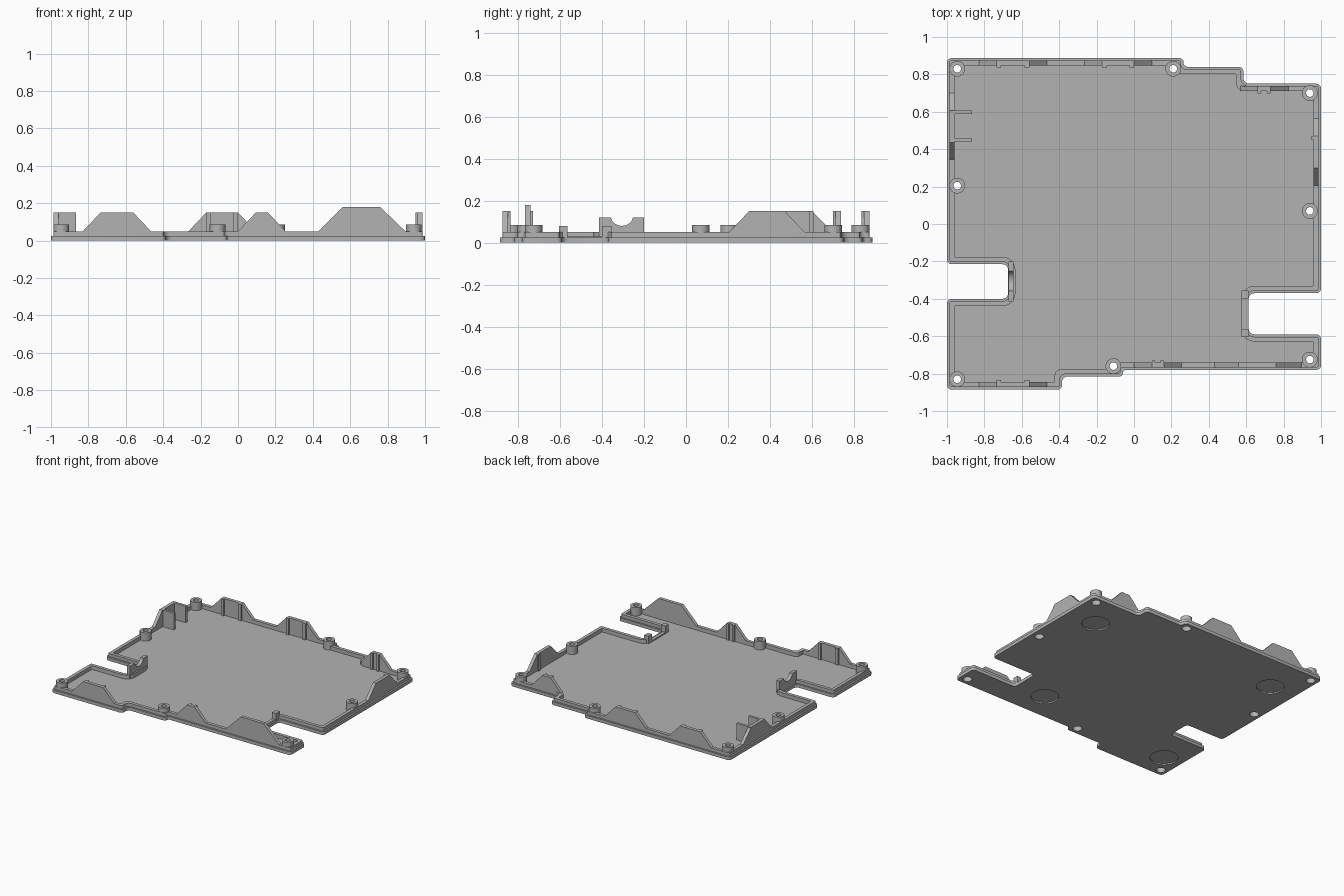
import bpy, bmesh, math
from mathutils import Vector

old = bpy.data.objects.get("Cube")
if old:
    bpy.data.objects.remove(old, do_unlink=True)

GREY = (0.45, 0.45, 0.45, 1)
plastic = bpy.data.materials.new("grey plastic")
plastic.use_nodes = True
plastic.diffuse_color = GREY
plastic.node_tree.nodes["Principled BSDF"].inputs["Base Color"].default_value = GREY

FLOOR, SHELF, LIP = 0.02, 0.025, 0.05   # heights
LIP_OUT, LIP_IN = 0.013, 0.039          # lip distances from the outline
BOSS_TOP, TAB_TOP = 0.085, 0.15


def finish(name, bm):
    bmesh.ops.recalc_face_normals(bm, faces=bm.faces[:])
    mesh = bpy.data.meshes.new(name)
    bm.to_mesh(mesh)
    bm.free()
    mesh.materials.append(plastic)
    obj = bpy.data.objects.new(name, mesh)
    bpy.context.collection.objects.link(obj)
    return obj


def loft(name, loops):
    """Skin a stack of equal-length loops and cap both ends."""
    bm = bmesh.new()
    rings = [[bm.verts.new(p) for p in loop] for loop in loops]
    n = len(rings[0])
    for a, b in zip(rings, rings[1:]):
        for i in range(n):
            j = (i + 1) % n
            bm.faces.new((a[i], a[j], b[j], b[i]))
    bm.faces.new(rings[0])
    bm.faces.new(rings[-1])
    return finish(name, bm)


def prism(name, profile, axis, lo, hi):
    """Extrude a profile along x (profile is y,z) or y (profile is x,z)."""
    place = {"x": lambda u, v, w: (w, u, v), "y": lambda u, v, w: (u, w, v)}[axis]
    return loft(name, [[place(u, v, w) for u, v in profile] for w in (lo, hi)])


def box(name, x0, x1, y0, y1, z0, z1):
    return prism(name, [(x0, z0), (x1, z0), (x1, z1), (x0, z1)], "y", y0, y1)


def cylinder(name, x, y, r, z0, z1, sides=32):
    ring = [(x + r * math.cos(k * math.tau / sides), y + r * math.sin(k * math.tau / sides))
            for k in range(sides)]
    return loft(name, [[(px, py, z) for px, py in ring] for z in (z0, z1)])


def cut(obj, cutters):
    for c in cutters:
        c.hide_render = True
        mod = obj.modifiers.new("cut", "BOOLEAN")
        mod.operation, mod.solver, mod.object = "DIFFERENCE", "EXACT", c
        bpy.context.view_layer.objects.active = obj
        bpy.ops.object.modifier_apply(modifier=mod.name)
        bpy.data.objects.remove(c, do_unlink=True)


def inset_loop(corners, d, z, steps=5):
    """Offset a right-angled anticlockwise outline inward and round its corners."""
    n = len(corners)
    moved, convex = [], []
    for i in range(n):
        p = Vector(corners[i])
        a = (p - Vector(corners[i - 1])).normalized()
        b = (Vector(corners[(i + 1) % n]) - p).normalized()
        moved.append(p + d * (Vector((-a.y, a.x)) + Vector((-b.y, b.x))))
        convex.append(a.x * b.y - a.y * b.x > 0)
    loop = []
    for i in range(n):
        p = moved[i]
        a, b = p - moved[i - 1], moved[(i + 1) % n] - p
        r = max(0.025 - d, 0.006) if convex[i] else 0.03 + d
        r = min(r, 0.47 * a.length, 0.47 * b.length)
        a, b = a.normalized(), b.normalized()
        for k in range(steps + 1):
            t = k / steps * math.pi / 2
            q = p - a * r * (1 - math.sin(t)) + b * r * (1 - math.cos(t))
            loop.append((q.x, q.y, z))
    return loop


# Tray: floor, outer shelf and raised lip in one skin
outline = [(-1, -.885), (-.385, -.885), (-.385, -.815), (-.06, -.815), (-.06, -.78),
           (1, -.78), (1, -.59), (.613, -.59), (.613, -.37), (1, -.37), (1, .75),
           (.585, .75), (.585, .84), (.265, .84), (.265, .887), (-1, .887),
           (-1, -.215), (-.673, -.215), (-.673, -.4), (-1, -.4)]
tray = loft("tray", [inset_loop(outline, d, z) for d, z in (
    (0, 0), (0, SHELF), (LIP_OUT, SHELF), (LIP_OUT, LIP), (LIP_IN, LIP), (LIP_IN, FLOOR))])

# Screw bosses with through holes and counterbores underneath
bosses = [(-.945, .83), (.21, .83), (.94, .70), (.94, .07),
          (.94, -.725), (-.11, -.76), (-.945, -.83), (-.945, .205)]


def bores(x, y):
    return [cylinder("hole_cutter", x, y, .02, -.05, .2),
            cylinder("counterbore_cutter", x, y, .033, -.05, .04)]


for i, (x, y) in enumerate(bosses):
    cut(tray, bores(x, y))
    boss = cylinder(f"screw_boss_{i + 1}", x, y, .042, .005, BOSS_TOP)
    cut(boss, bores(x, y))

# Shallow round foot recesses underneath
cut(tray, [cylinder("foot_cutter", x, y, .1, -.05, .01, 48)
           for x, y in ((.75, .47), (.36, -.56), (-.78, .58), (-.85, -.68))])

# Lowered lip at the end of the left cut-out
cut(tray, [box("lip_cutter", .54, .64, -.565, -.4, .03, .1)])


# Snap tabs: sloped plates on the lip with small inner guide ribs
def tab(name, axis, wall, inward, b0, t0, t1, b1, top=TAB_TOP, ribs=(), rib_w=.025):
    outer, inner = wall + inward * LIP_OUT, wall + inward * LIP_IN
    profile = [(b0, .03), (b0, LIP), (t0, top), (t1, top), (b1, LIP), (b1, .03)]
    prism(name, profile, axis, *sorted((outer, inner)))
    for k, u in enumerate(ribs):
        strip = [(u, .01), (u + rib_w, .01), (u + rib_w, top), (u, top)]
        prism(f"{name}_rib_{k + 1}", strip, axis, *sorted((outer, inner + inward * .012)))


for name, wall, inward in (("front_right_tab", -.885, 1), ("back_right_tab", .887, -1)):
    tab(name, "y", wall, inward, -.83, -.735, -.56, -.465, ribs=(-.735, -.585))
tab("back_middle_tab", "y", .887, -1, -.265, -.17, 0, .095, ribs=(-.17, -.025))
tab("back_left_tab", "y", .75, -1, .57, .66, .73, .825, ribs=(.66, .712), rib_w=.018)
tab("front_middle_tab", "y", -.78, 1, 0, .095, .16, .255, ribs=(.095, .142), rib_w=.018)
tab("front_left_tab", "y", -.78, 1, .43, .56, .76, .895, top=.18)
tab("left_side_tab", "x", 1, -1, .205, .30, .47, .565, ribs=(.45,), rib_w=.02)
tab("right_side_tab", "x", -1, 1, .345, .435, .60, .70)

# Guide fins reaching inward from the right side tab
for i, y in enumerate((.45, .597)):
    box(f"guide_fin_{i + 1}", -.985, -.865, y - .01, y + .01, .01, TAB_TOP)

# Cable saddle at the end of the right cut-out, scooped on top
scoop = [(-.305 - .052 * math.cos(t * math.pi / 12), .125 - .045 * math.sin(t * math.pi / 12))
         for t in range(13)]
saddle = [(-.415, .005), (-.415, .12), (-.358, .12)] + scoop[1:-1] + [
    (-.252, .12), (-.2, .12), (-.2, .005)]
prism("cable_saddle", saddle, "x", -.672, -.645)

# Posts either side of the lowered lip
for i, (y0, y1) in enumerate(((-.605, -.565), (-.4, -.355))):
    box(f"notch_post_{i + 1}", .575, .611, y0, y1, .005, .08)

# Smooth the rounded surfaces while keeping edges sharp
bpy.ops.object.select_all(action="DESELECT")
for obj in bpy.context.scene.objects:
    if obj.type == "MESH" and plastic.name in obj.data.materials:
        obj.select_set(True)
        bpy.context.view_layer.objects.active = obj
bpy.ops.object.shade_smooth_by_angle(angle=math.radians(30))
